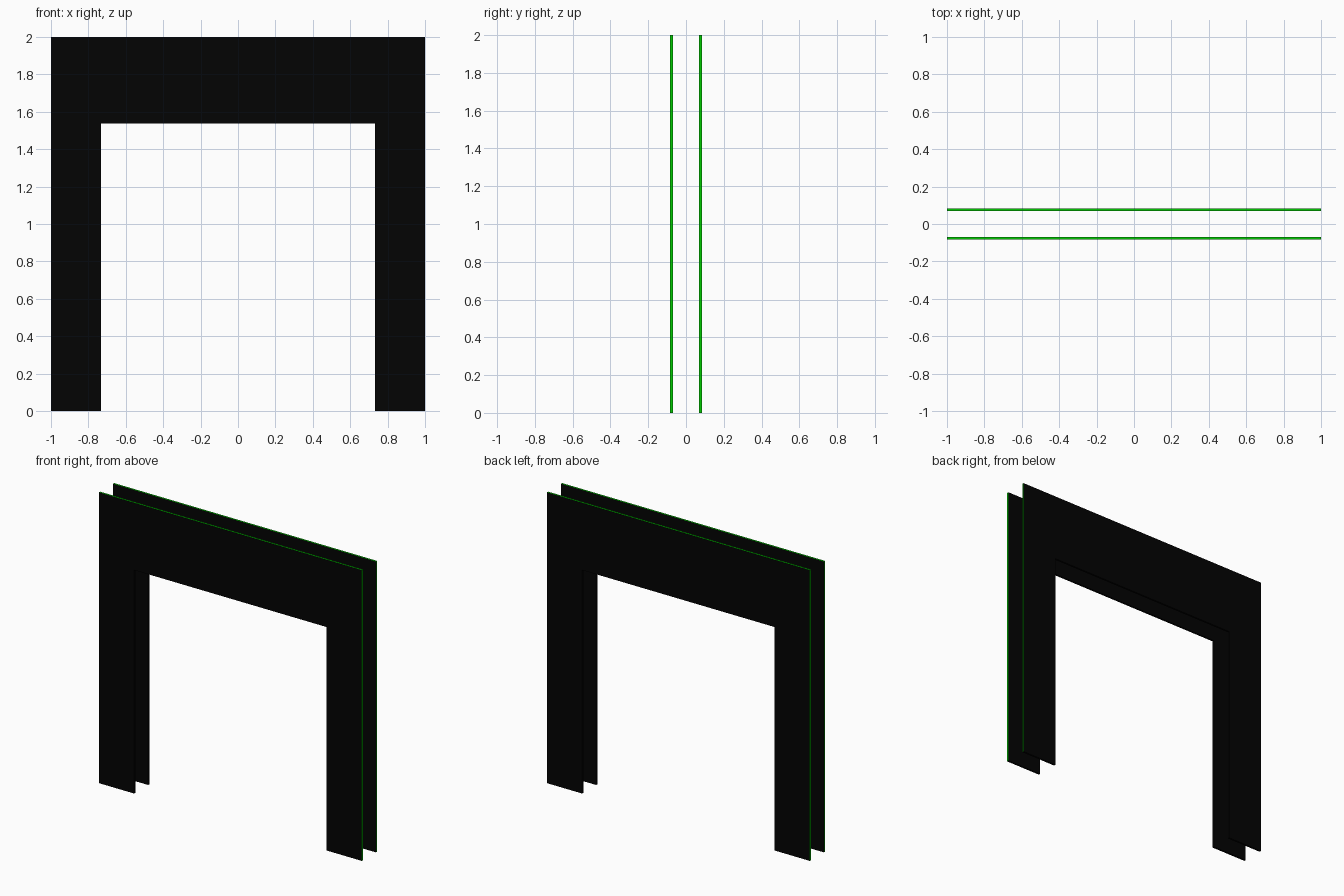
import bpy, bmesh

cube = bpy.data.objects.get("Cube")
if cube:
    bpy.data.objects.remove(cube, do_unlink=True)


def make_material(name, rgb):
    mat = bpy.data.materials.new(name)
    mat.use_nodes = True
    mat.diffuse_color = (*rgb, 1)
    mat.node_tree.nodes["Principled BSDF"].inputs["Base Color"].default_value = (*rgb, 1)
    return mat


black = make_material("black", (0.001, 0.001, 0.001))
green = make_material("green", (0.0, 0.6, 0.0))

HALF_WIDTH, HEIGHT = 1.0, 2.0
OPENING_HALF, OPENING_TOP = 0.733, 1.537
GAP_HALF, THICKNESS = 0.07, 0.0135


def arch_panel(name, y):
    """Thin doorway-shaped plate with green outer edges."""
    right_half = [(OPENING_HALF, OPENING_TOP), (OPENING_HALF, 0),
                  (HALF_WIDTH, 0), (HALF_WIDTH, HEIGHT)]
    outline = right_half + [(-x, z) for x, z in reversed(right_half)]
    bm = bmesh.new()
    face = bm.faces.new([bm.verts.new((x, y, z)) for x, z in outline])
    ext = bmesh.ops.extrude_face_region(bm, geom=[face], use_keep_orig=True)
    moved = [v for v in ext["geom"] if isinstance(v, bmesh.types.BMVert)]
    bmesh.ops.translate(bm, verts=moved, vec=(0, THICKNESS, 0))
    bmesh.ops.recalc_face_normals(bm, faces=bm.faces)

    # Green on the outer sides and the top edge only
    for f in bm.faces:
        c = f.calc_center_median()
        on_side = abs(f.normal.x) > 0.9 and abs(c.x) > HALF_WIDTH - 0.01
        on_top = f.normal.z > 0.9
        f.material_index = 1 if on_side or on_top else 0

    mesh = bpy.data.meshes.new(name)
    bm.to_mesh(mesh)
    bm.free()
    mesh.materials.append(black)
    mesh.materials.append(green)
    obj = bpy.data.objects.new(name, mesh)
    bpy.context.collection.objects.link(obj)
    return obj


# Two parallel panels
arch_panel("front_panel", -GAP_HALF - THICKNESS)
arch_panel("back_panel", GAP_HALF)
